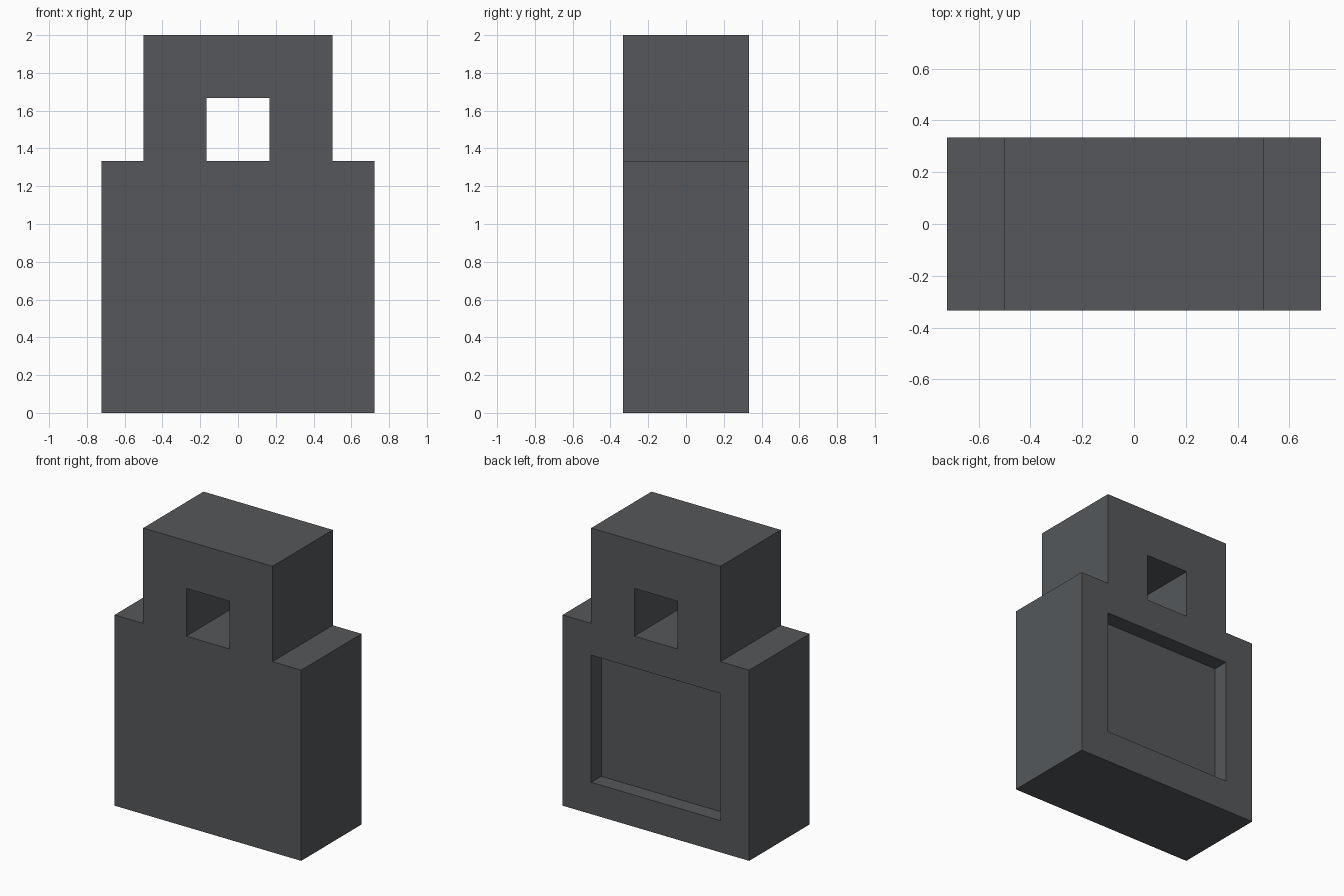
import bpy, bmesh

if "Cube" in bpy.data.objects:
    bpy.data.objects.remove(bpy.data.objects["Cube"])

DEPTH = 0.333          # half thickness
BODY_X, HEAD_X = 0.722, 0.5
SHOULDER, TOP = 1.333, 2.0

mat = bpy.data.materials.new("dark_grey")
mat.diffuse_color = (0.09, 0.097, 0.103, 1)
mat.use_nodes = True
mat.node_tree.nodes["Principled BSDF"].inputs["Base Color"].default_value = mat.diffuse_color


def prism(name, outline, y0, y1):
    """Extrude an x-z outline from y0 to y1."""
    bm = bmesh.new()
    face = bm.faces.new([bm.verts.new((x, y0, z)) for x, z in outline])
    ext = bmesh.ops.extrude_face_region(bm, geom=[face])
    verts = [v for v in ext["geom"] if isinstance(v, bmesh.types.BMVert)]
    bmesh.ops.translate(bm, verts=verts, vec=(0, y1 - y0, 0))
    bmesh.ops.recalc_face_normals(bm, faces=bm.faces)
    me = bpy.data.meshes.new(name)
    bm.to_mesh(me)
    bm.free()
    me.materials.append(mat)
    ob = bpy.data.objects.new(name, me)
    bpy.context.collection.objects.link(ob)
    return ob


def rect(hx, z0, z1):
    return [(-hx, z0), (hx, z0), (hx, z1), (-hx, z1)]


def cut(target, cutter):
    """Subtract the cutter and remove it."""
    mod = target.modifiers.new("cut", "BOOLEAN")
    mod.operation = "DIFFERENCE"
    mod.solver = "EXACT"
    mod.object = cutter
    bpy.context.view_layer.objects.active = target
    bpy.ops.object.modifier_apply(modifier=mod.name)
    bpy.data.objects.remove(cutter, do_unlink=True)


# Body with shoulders and narrower head
half = [(BODY_X, 0), (BODY_X, SHOULDER), (HEAD_X, SHOULDER), (HEAD_X, TOP)]
body = prism("body", half + [(-x, z) for x, z in reversed(half)], -DEPTH, DEPTH)

# Square hole through the head
cut(body, prism("hole_cutter", rect(0.167, SHOULDER, 1.667), -1, 1))

# Shallow square recess in the back
cut(body, prism("recess_cutter", rect(0.5, 0.222, 1.111), DEPTH - 0.111, 1))
